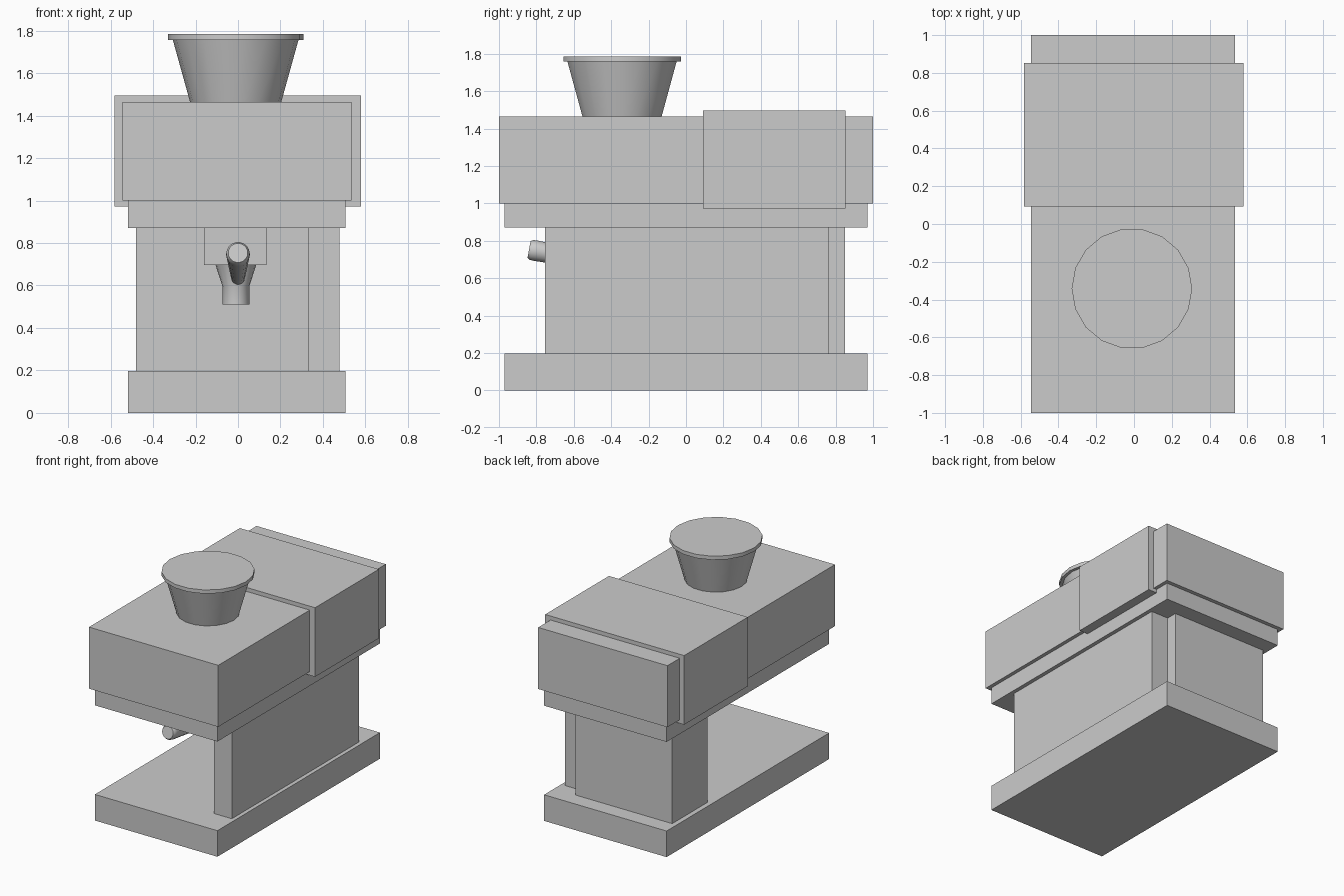
import bpy, bmesh, math
from mathutils import Matrix, Vector

if "Cube" in bpy.data.objects:
    bpy.data.objects.remove(bpy.data.objects["Cube"])


def finish(name, bm):
    bmesh.ops.recalc_face_normals(bm, faces=bm.faces)
    mesh = bpy.data.meshes.new(name)
    bm.to_mesh(mesh)
    bm.free()
    obj = bpy.data.objects.new(name, mesh)
    bpy.context.collection.objects.link(obj)
    return obj


def box(name, x, y, z):
    bm = bmesh.new()
    bmesh.ops.create_cube(bm, size=1)
    for v in bm.verts:
        v.co = [lo + (c + 0.5) * (hi - lo) for c, (lo, hi) in zip(v.co, (x, y, z))]
    return finish(name, bm)


def lathe(name, profile, origin, axis=(0, 0, 1), sides=18):
    """Capped solid of revolution from (radius, distance) points along an axis."""
    place = Matrix.Translation(origin) @ Vector((0, 0, 1)).rotation_difference(Vector(axis)).to_matrix().to_4x4()
    bm = bmesh.new()
    rings = []
    for r, h in profile:
        angles = [2 * math.pi * i / sides for i in range(sides)]
        rings.append([bm.verts.new(place @ Vector((r * math.cos(a), r * math.sin(a), h))) for a in angles])
    for low, high in zip(rings, rings[1:]):
        for i in range(sides):
            j = (i + 1) % sides
            bm.faces.new((low[i], low[j], high[j], high[i]))
    bm.faces.new(rings[0])
    bm.faces.new(rings[-1])
    obj = finish(name, bm)
    bpy.ops.object.select_all(action='DESELECT')
    obj.select_set(True)
    bpy.context.view_layer.objects.active = obj
    bpy.ops.object.shade_smooth_by_angle(angle=math.radians(30))
    return obj


# Base and the plate under the head
for part, z in (("base", (0, 0.197)), ("head_underplate", (0.87, 1.0))):
    box(part, (-0.517, 0.507), (-0.97, 0.97), z)

# Body: rear block plus a long side wall
box("rear_body", (-0.48, 0.33), (0.43, 0.85), (0.197, 0.87))
box("side_wall", (0.33, 0.477), (-0.755, 0.765), (0.197, 0.87))

# Head with a raised band wrapped around it
box("head", (-0.545, 0.535), (-1, 1), (1.0, 1.465))
box("head_band", (-0.582, 0.58), (0.092, 0.853), (0.973, 1.495))

# Bean hopper and lid
hopper = (-0.011, -0.342, 0)
lathe("hopper", [(0.215, 1.465), (0.296, 1.757)], hopper)
lathe("hopper_lid", [(0.319, 1.757), (0.319, 1.785)], hopper)

# Brew group, filter basket and spout
box("brew_group", (-0.16, 0.135), (-0.3, 0.0), (0.697, 0.87))
lathe("filter_basket", [(0.063, 0.51), (0.063, 0.595), (0.096, 0.697)], (-0.01, -0.15, 0))

# Tapered handle rising toward the front
lathe("handle", [(0.032, 0), (0.056, 0.61), (0.055, 0.635), (0.046, 0.65)],
      (0, -0.2, 0.635), (0, -1, 0.185))
